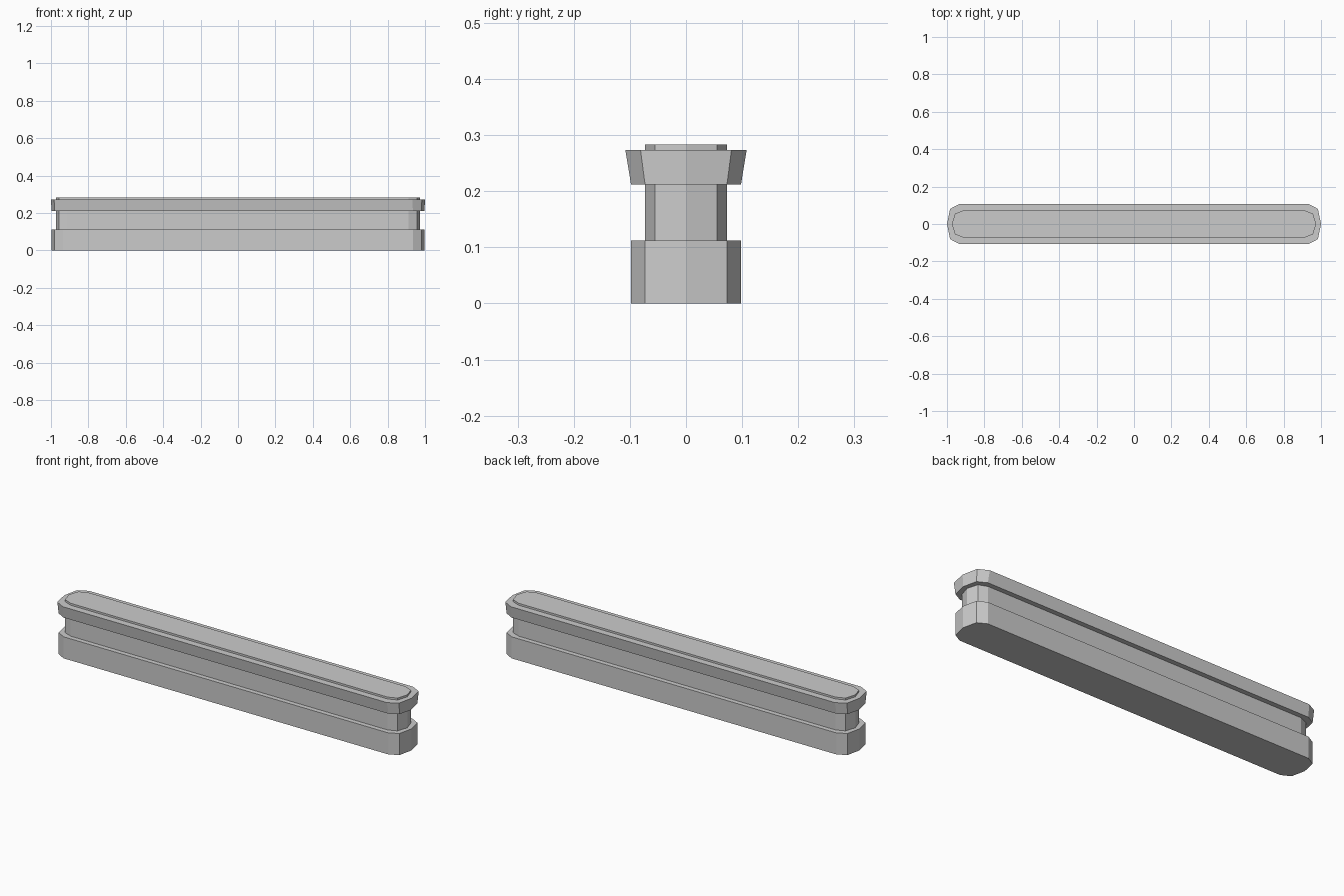
import bpy
import bmesh

cube = bpy.data.objects.get("Cube")
if cube:
    bpy.data.objects.remove(cube, do_unlink=True)

grey = bpy.data.materials.new("light grey")
grey.use_nodes = True
colour = (0.6, 0.6, 0.6, 1)
grey.diffuse_color = colour
grey.node_tree.nodes["Principled BSDF"].inputs["Base Color"].default_value = colour


def outline(tip, shoulder, straight, corner, half_width):
    """Long bar outline with faceted, slightly pointed ends."""
    quarter = [(tip, 0), (shoulder, corner), (straight, half_width)]
    right = [(x, -y) for x, y in quarter[:0:-1]] + quarter
    return right + [(-x, -y) for x, y in right]


def loft(name, bottom, top, z0, z1):
    """Closed solid between two matching outlines."""
    bm = bmesh.new()
    low = [bm.verts.new((x, y, z0)) for x, y in bottom]
    high = [bm.verts.new((x, y, z1)) for x, y in top]
    bm.faces.new(low[::-1])
    bm.faces.new(high)
    n = len(low)
    for i in range(n):
        j = (i + 1) % n
        bm.faces.new((low[i], low[j], high[j], high[i]))
    bmesh.ops.recalc_face_normals(bm, faces=bm.faces)
    mesh = bpy.data.meshes.new(name)
    bm.to_mesh(mesh)
    bm.free()
    mesh.materials.append(grey)
    obj = bpy.data.objects.new(name, mesh)
    bpy.context.collection.objects.link(obj)
    return obj


wide = outline(0.997, 0.981, 0.935, 0.073, 0.098)
narrow = outline(0.974, 0.957, 0.912, 0.055, 0.073)
flared = outline(1.0, 0.983, 0.932, 0.081, 0.108)

# Plinth, recessed wall, flared coping and thin raised cap
loft("base", wide, wide, 0, 0.112)
loft("wall", narrow, narrow, 0.112, 0.212)
loft("coping", wide, flared, 0.212, 0.273)
loft("cap", narrow, narrow, 0.273, 0.283)
